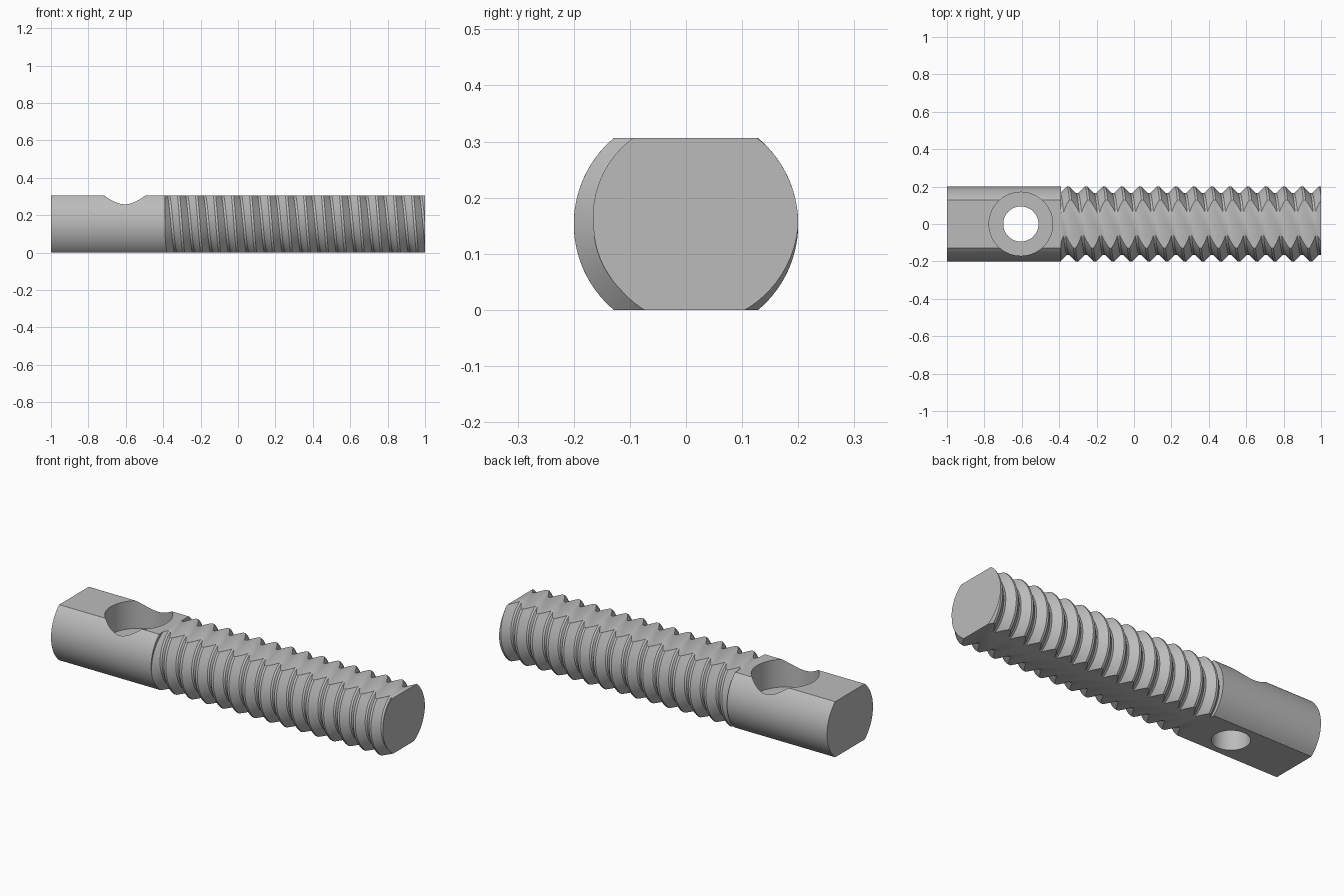
import bpy, bmesh, math
from mathutils import Matrix, Vector

cube = bpy.data.objects.get("Cube")
if cube:
    bpy.data.objects.remove(cube, do_unlink=True)

RADIUS, ROOT, HEIGHT = 0.2, 0.165, 0.306
MID = HEIGHT / 2
STEP_X, PITCH = -0.39, 0.0962
HOLE_X = -0.605
SEGMENTS = 72

steel = bpy.data.materials.new("grey steel")
steel.use_nodes = True
colour = (0.5, 0.5, 0.5, 1)
steel.diffuse_color = colour
steel.node_tree.nodes["Principled BSDF"].inputs["Base Color"].default_value = colour


def slice_off(bm, point, normal):
    """Trim everything beyond a plane and cap the opening."""
    geom = bm.verts[:] + bm.edges[:] + bm.faces[:]
    cut = bmesh.ops.bisect_plane(bm, geom=geom, dist=1e-6, plane_co=point,
                                 plane_no=normal, clear_outer=True)
    edges = [e for e in cut["geom_cut"] if isinstance(e, bmesh.types.BMEdge)]
    bmesh.ops.holes_fill(bm, edges=edges, sides=0)


def cut_flats(bm):
    slice_off(bm, Vector((0, 0, HEIGHT)), Vector((0, 0, 1)))
    slice_off(bm, Vector((0, 0, 0)), Vector((0, 0, -1)))


def make_object(name, bm):
    bmesh.ops.recalc_face_normals(bm, faces=bm.faces[:])
    mesh = bpy.data.meshes.new(name)
    bm.to_mesh(mesh)
    bm.free()
    mesh.materials.append(steel)
    obj = bpy.data.objects.new(name, mesh)
    bpy.context.collection.objects.link(obj)
    return obj


def smooth(obj):
    bpy.ops.object.select_all(action="DESELECT")
    obj.select_set(True)
    bpy.context.view_layer.objects.active = obj
    bpy.ops.object.shade_smooth_by_angle(angle=math.radians(25))


def cylinder(radius, depth, matrix):
    bm = bmesh.new()
    bmesh.ops.create_cone(bm, cap_ends=True, segments=SEGMENTS, radius1=radius,
                          radius2=radius, depth=depth, matrix=matrix)
    return bm


# Plain shank with two flats
length = STEP_X + 1
bm = cylinder(RADIUS, length, Matrix.Translation((STEP_X - length / 2, 0, MID))
              @ Matrix.Rotation(math.pi / 2, 4, "Y"))
cut_flats(bm)
shank = make_object("shank", bm)

# Through hole and wide counterbore
for name, radius, bottom in (("hole_cutter", 0.094, -0.2),
                             ("counterbore_cutter", 0.17, MID)):
    top = 0.5
    place = Matrix.Translation((HOLE_X, 0, (top + bottom) / 2))
    cutter = make_object(name, cylinder(radius, top - bottom, place))
    cutter.hide_render = True
    cutter.hide_set(True)
    cut = shank.modifiers.new(name, "BOOLEAN")
    cut.operation, cut.solver, cut.object = "DIFFERENCE", "EXACT", cutter

# Bake the cuts so the shading is set on the finished surface
depsgraph = bpy.context.evaluated_depsgraph_get()
baked = bpy.data.meshes.new_from_object(shank.evaluated_get(depsgraph))
shank.modifiers.clear()
shank.data = baked
for name in ("hole_cutter", "counterbore_cutter"):
    bpy.data.objects.remove(bpy.data.objects[name], do_unlink=True)
smooth(shank)

# Right-handed helical thread: flat crest, sloped flanks, flat root
profile = ((-1 / 16, RADIUS), (1 / 16, RADIUS), (7 / 16, ROOT), (9 / 16, ROOT))
turns = math.ceil((1 - STEP_X) / PITCH) + 4
bm = bmesh.new()
rows = []
for turn in range(-turns + 2, 3):
    for offset, radius in profile:
        row = []
        for k in range(SEGMENTS + 1):
            part = k / SEGMENTS
            angle = math.tau * (part + 1 / 16)
            row.append(bm.verts.new((1 + PITCH * (turn + part + offset),
                                     radius * math.cos(angle),
                                     MID + radius * math.sin(angle))))
        rows.append(row)
for a, b in zip(rows, rows[1:]):
    for k in range(SEGMENTS):
        bm.faces.new((a[k], a[k + 1], b[k + 1], b[k]))
bmesh.ops.remove_doubles(bm, verts=bm.verts[:], dist=1e-5)
slice_off(bm, Vector((1, 0, 0)), Vector((1, 0, 0)))
slice_off(bm, Vector((STEP_X, 0, 0)), Vector((-1, 0, 0)))
cut_flats(bm)
smooth(make_object("threaded_rod", bm))
